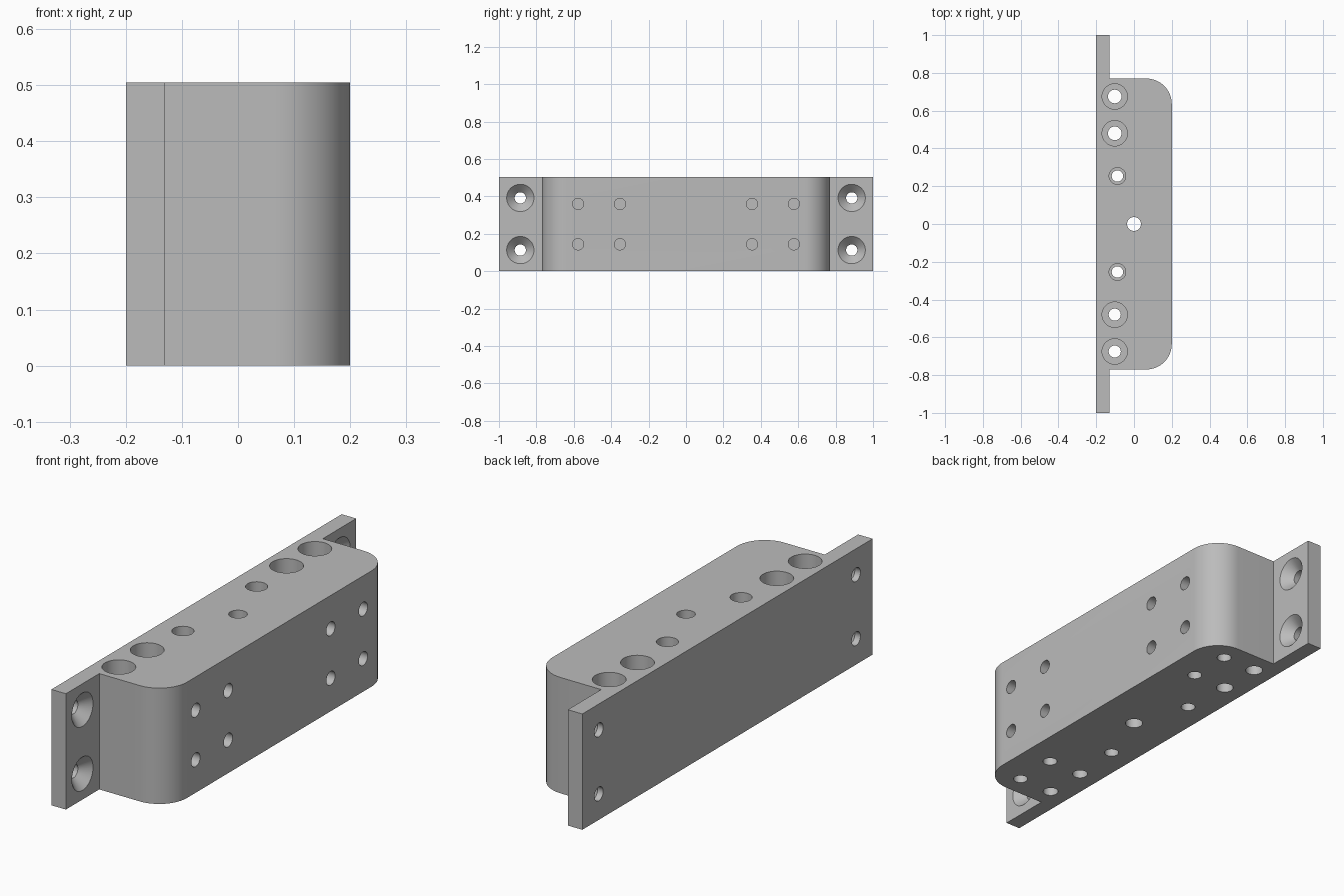
import bpy, bmesh, math
from mathutils import Matrix, Vector

if "Cube" in bpy.data.objects:
    bpy.data.objects.remove(bpy.data.objects["Cube"])

HEIGHT, BACK, FRONT, STEP = 0.505, -0.2, 0.2, -0.13
HALF, BODY, CORNER = 1.0, 0.77, 0.135

steel = bpy.data.materials.new("plain grey")
steel.use_nodes = True
grey = (0.5, 0.5, 0.5, 1)
steel.diffuse_color = grey
steel.node_tree.nodes["Principled BSDF"].inputs["Base Color"].default_value = grey


def make_object(name, bm):
    bmesh.ops.recalc_face_normals(bm, faces=bm.faces)
    mesh = bpy.data.meshes.new(name)
    bm.to_mesh(mesh)
    bm.free()
    obj = bpy.data.objects.new(name, mesh)
    bpy.context.collection.objects.link(obj)
    return obj


def add_hole(bm, start, direction, profile, sides=40):
    """Solid of revolution: profile is (radius, depth) pairs along direction."""
    turn = Vector((0, 0, 1)).rotation_difference(Vector(direction)).to_matrix().to_4x4()
    place = Matrix.Translation(start) @ turn
    rings = []
    for radius, depth in profile:
        rings.append([bm.verts.new(place @ Vector((
            radius * math.cos(math.tau * i / sides),
            radius * math.sin(math.tau * i / sides), depth))) for i in range(sides)])
    for low, high in zip(rings, rings[1:]):
        for i in range(sides):
            j = (i + 1) % sides
            bm.faces.new((low[i], low[j], high[j], high[i]))
    bm.faces.new(rings[0][::-1])
    bm.faces.new(rings[-1])


# Block with rounded front corners and a thin flange at each end
arc = [(FRONT - CORNER + CORNER * math.sin(a), BODY - CORNER + CORNER * math.cos(a))
       for a in (math.pi / 2 * i / 16 for i in range(17))]
half = [(BACK, HALF), (STEP, HALF), (STEP, BODY)] + arc
outline = half + [(x, -y) for x, y in reversed(half)]
bm = bmesh.new()
base = bm.faces.new([bm.verts.new((x, y, 0)) for x, y in outline])
top = bmesh.ops.extrude_face_region(bm, geom=[base])["geom"]
bmesh.ops.translate(bm, vec=(0, 0, HEIGHT),
                    verts=[v for v in top if isinstance(v, bmesh.types.BMVert)])
block = make_object("mounting_block", bm)
block.data.materials.append(steel)

# Holes
OVER = 0.02
DOWN, UP, INWARD = (0, 0, -1), (0, 0, 1), (-1, 0, 0)
END = HEIGHT + 2 * OVER
bm = bmesh.new()
add_hole(bm, (0, 0, HEIGHT + OVER), DOWN, [(0.037, 0), (0.037, END)])
for side in (-1, 1):
    # stepped vertical holes, with blind holes beside the outer pairs underneath
    add_hole(bm, (-0.088, side * 0.254, HEIGHT + OVER), DOWN,
             [(0.044, 0), (0.044, 0.25), (0.03, 0.25), (0.03, END)])
    for y in (0.48, 0.675):
        bore = 0.036 if side > 0 else 0.032
        add_hole(bm, (-0.102, side * y, HEIGHT + OVER), DOWN,
                 [(0.067, 0), (0.067, 0.25), (bore, 0.25), (bore, END)])
        add_hole(bm, (0.065, side * y, -OVER), UP, [(0.03, 0), (0.03, 0.12)])
    # blind holes in the long face
    for y in (0.353, 0.577):
        for z in (0.144, 0.36):
            add_hole(bm, (FRONT + OVER, side * y, z), INWARD, [(0.03, 0), (0.03, 0.12)])
    # countersunk flange holes
    for z in (0.113, 0.392):
        add_hole(bm, (STEP + OVER, side * 0.886, z), INWARD,
                 [(0.073, 0), (0.073, OVER), (0.03, OVER + 0.043), (0.03, 0.12)])
cutter = make_object("hole_cutter", bm)
cutter.hide_render = True

cut = block.modifiers.new("holes", 'BOOLEAN')
cut.operation, cut.solver, cut.object = 'DIFFERENCE', 'EXACT', cutter
bpy.ops.object.select_all(action='DESELECT')
block.select_set(True)
bpy.context.view_layer.objects.active = block
bpy.ops.object.modifier_apply(modifier=cut.name)
bpy.data.objects.remove(cutter)
bpy.ops.object.shade_smooth_by_angle(angle=math.radians(30))
